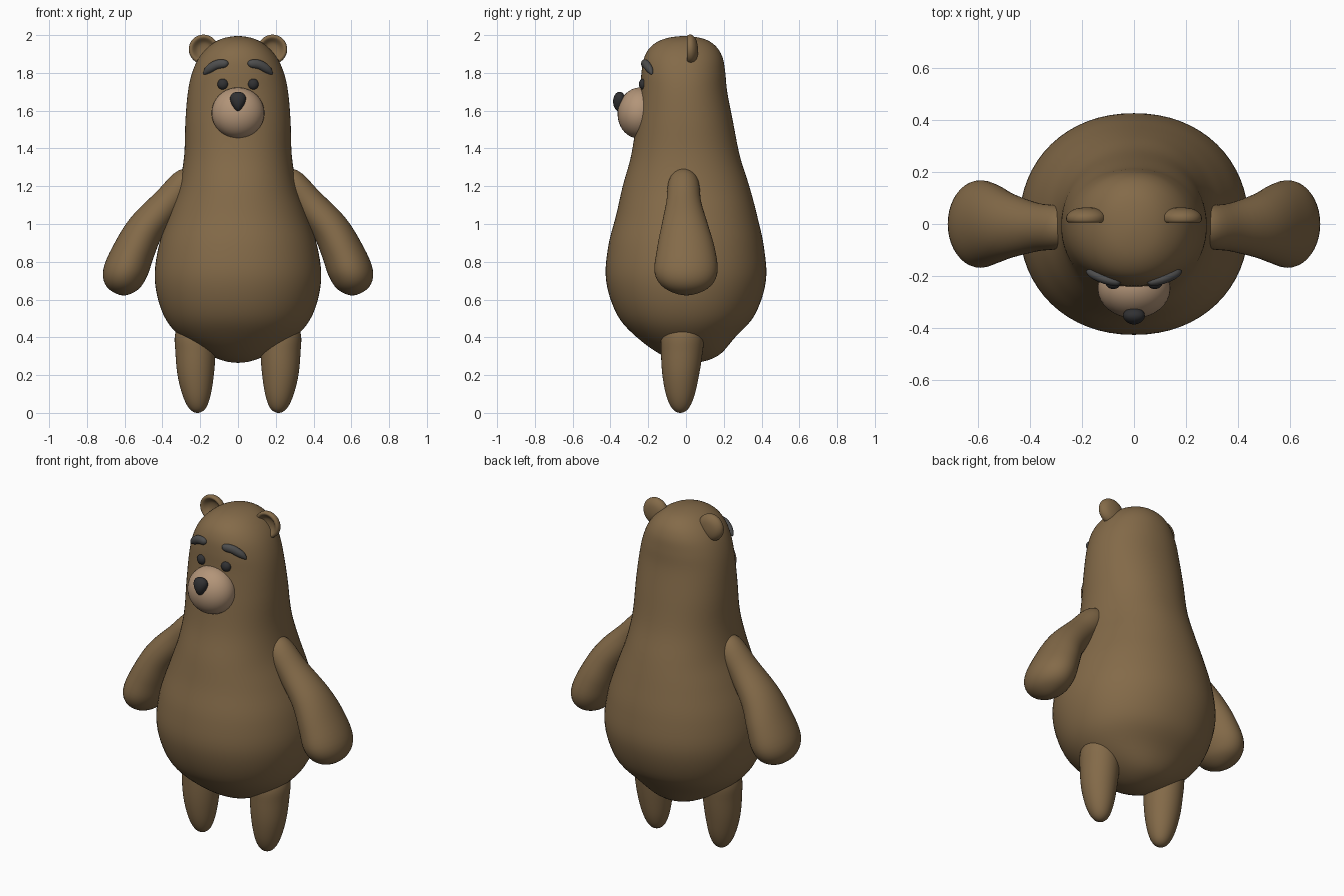
import bpy, bmesh
from math import sin, cos, pi, radians
from mathutils import Vector, Matrix

if "Cube" in bpy.data.objects:
    bpy.data.objects.remove(bpy.data.objects["Cube"])


def material(name, rgb):
    m = bpy.data.materials.new(name)
    m.diffuse_color = (*rgb, 1)
    m.use_nodes = True
    m.node_tree.nodes["Principled BSDF"].inputs["Base Color"].default_value = m.diffuse_color
    return m


FUR = material("brown_fur", (0.23, 0.145, 0.066))
TAN = material("tan_muzzle", (0.45, 0.30, 0.19))
BROW = material("dark_grey", (0.075, 0.075, 0.075))
BLACK = material("soft_black", (0.03, 0.03, 0.032))


def finish(bm, name, mat):
    bmesh.ops.recalc_face_normals(bm, faces=bm.faces)
    me = bpy.data.meshes.new(name)
    bm.to_mesh(me)
    bm.free()
    me.shade_smooth()
    me.materials.append(mat)
    ob = bpy.data.objects.new(name, me)
    bpy.context.collection.objects.link(ob)
    return ob


def spow(v, p):
    return abs(v) ** p * (1 if v >= 0 else -1)


def loft(name, secs, mat, v_axis=(0, 1, 0), segs=40, steps=5, side=1, power=2.0):
    """Closed smooth tube through sections (x, y, z, half_u, half_v, tilt); ends are poles.
    u lies in the xz plane at the tilt angle, v is v_axis."""
    secs = [Vector(s) for s in secs]

    def ghost(s):
        return Vector((s[0], s[1], s[2], -s[3], -s[4], s[5]))
    p = [ghost(secs[1])] + secs + [ghost(secs[-2])]
    rows = []
    for i in range(1, len(p) - 2):
        for k in range(steps):
            t = k / steps
            a, b, c, d = p[i - 1:i + 3]
            rows.append(0.5 * (2 * b + (c - a) * t + (2 * a - 5 * b + 4 * c - d) * t * t
                               + (3 * b - a - 3 * c + d) * t ** 3))
    bm = bmesh.new()
    v = Vector(v_axis)

    def vert(q):
        return bm.verts.new((q[0] * side, q[1], q[2]))
    first, last = vert(secs[0]), vert(secs[-1])
    rings = []
    for r in rows[1:]:
        u = Vector((cos(radians(r[5])), 0, sin(radians(r[5]))))
        ring = []
        for j in range(segs):
            th = 2 * pi * j / segs
            ring.append(vert(Vector(r[:3]) + u * r[3] * spow(cos(th), 2 / power)
                             + v * r[4] * spow(sin(th), 2 / power)))
        rings.append(ring)
    for j in range(segs):
        n = (j + 1) % segs
        bm.faces.new((first, rings[0][j], rings[0][n]))
        bm.faces.new((last, rings[-1][n], rings[-1][j]))
        for A, B in zip(rings, rings[1:]):
            bm.faces.new((A[j], B[j], B[n], A[n]))
    return finish(bm, name, mat)


def ball(name, loc, size, mat, tilt=0, taper=0):
    bm = bmesh.new()
    bmesh.ops.create_uvsphere(bm, u_segments=32, v_segments=20, radius=1)
    for w in bm.verts:
        w.co.x *= 1 + taper * w.co.z
    bm.transform(Matrix.Translation(loc) @ Matrix.Rotation(radians(tilt), 4, 'X')
                 @ Matrix.Diagonal((*size, 1)))
    return finish(bm, name, mat)


# Body and head in one pear shape: z, half width, centre y, half depth
body = [(.265, 0, .03, 0), (.30, .14, .025, .14), (.40, .30, .0, .26), (.52, .395, 0, .365),
        (.70, .44, 0, .423), (.88, .42, 0, .412), (1.05, .365, .003, .372), (1.2, .313, 0, .335),
        (1.36, .285, -.003, .288), (1.55, .278, -.007, .254), (1.7, .265, -.012, .23),
        (1.8, .243, -.014, .222), (1.88, .207, -.014, .208), (1.94, .155, -.013, .172),
        (1.98, .088, -.01, .105), (1.995, 0, -.01, 0)]
loft("body", [(0, y, z, a, b, 0) for z, a, y, b in body], FUR, segs=64, power=2.12)

# Muzzle and nose
ball("muzzle", (0, -.247, 1.588), (.14, .115, .135), TAN, tilt=-6)
ball("nose", (0, -.352, 1.648), (.039, .034, .052), BLACK, taper=.4)

for side, tag in ((-1, "right"), (1, "left")):
    # Arm hanging outwards, wider at the paw
    loft("arm_" + tag, [(.21, -.015, 1.28, 0, 0, 50), (.27, -.013, 1.23, .07, .075, 50),
                        (.375, -.012, 1.11, .083, .093, 43), (.483, -.006, .985, .097, .125, 33),
                        (.55, 0, .86, .11, .155, 23), (.598, 0, .74, .117, .166, 10),
                        (.612, .002, .66, .083, .115, 5), (.612, .002, .622, 0, 0, 5)],
         FUR, side=side)
    # Leg tapering to a rounded foot
    loft("leg_" + tag, [(.215, -.03, 0, 0, 0, 0), (.215, -.03, .022, .042, .042, 0),
                        (.219, -.03, .09, .073, .074, 0), (.224, -.028, .2, .096, .097, 0),
                        (.225, -.022, .32, .106, .11, 0), (.225, -.015, .42, .107, .112, 0),
                        (.21, 0, .50, .08, .08, 0), (.2, 0, .54, 0, 0, 0)], FUR, side=side)
    # Cupped ear, hollow at the front
    loft("ear_" + tag, [(.18, .035, 1.925, 0, 0, 0), (.18, .029, 1.925, .035, .035, 0),
                        (.182, .006, 1.925, .062, .062, 0), (.183, .012, 1.925, .076, .076, 0),
                        (.182, .035, 1.924, .075, .075, 0), (.181, .056, 1.92, .05, .05, 0),
                        (.18, .064, 1.915, 0, 0, 0)], FUR, v_axis=(0, 0, 1), segs=32, side=side)
    # Eyebrow arch
    loft("eyebrow_" + tag, [(.05, -.222, 1.848, 0, 0, 95), (.068, -.222, 1.849, .02, .016, 90),
                            (.115, -.21, 1.843, .024, .02, 75), (.16, -.191, 1.815, .02, .018, 55),
                            (.183, -.182, 1.793, 0, 0, 50)], BROW, segs=20, side=side)
    # Eye
    ball("eye_" + tag, (.08 * side, -.226, 1.74), (.029, .024, .029), BLACK)
